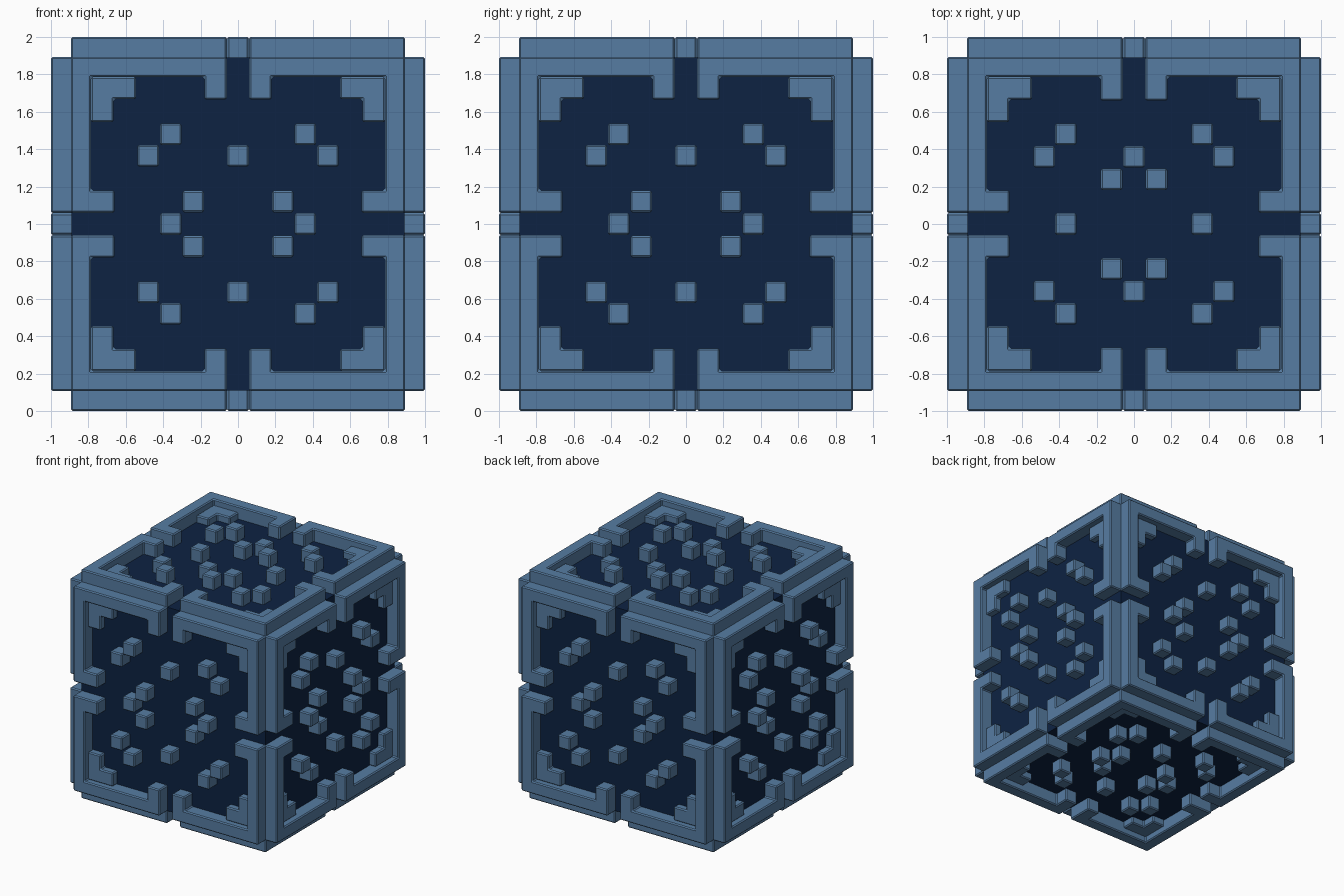
import bpy, bmesh
from mathutils import Vector

if "Cube" in bpy.data.objects:
    bpy.data.objects.remove(bpy.data.objects["Cube"])


def material(name, rgb):
    m = bpy.data.materials.new(name)
    m.diffuse_color = (*rgb, 1)
    m.use_nodes = True
    m.node_tree.nodes["Principled BSDF"].inputs["Base Color"].default_value = m.diffuse_color
    return m


steel = material("steel_blue", (0.094, 0.203, 0.362))
navy = material("dark_navy", (0.004, 0.0163, 0.055))

CENTRE = Vector((0, 0, 1))
X, Y, Z = Vector((1, 0, 0)), Vector((0, 1, 0)), Vector((0, 0, 1))


def plates(name, outlines, side, low, high, bevel=0.009):
    """Extrude flat outlines outward from one side of the cube."""
    n, u, v = side
    bm = bmesh.new()
    for pts in outlines:
        verts = [bm.verts.new(CENTRE + u * a + v * b + n * low) for a, b in pts]
        face = bm.faces.new(verts)
        ext = bmesh.ops.extrude_face_region(bm, geom=[face])
        moved = [e for e in ext["geom"] if isinstance(e, bmesh.types.BMVert)]
        bmesh.ops.translate(bm, verts=moved, vec=n * (high - low))
    bmesh.ops.recalc_face_normals(bm, faces=bm.faces)
    mesh = bpy.data.meshes.new(name)
    bm.to_mesh(mesh)
    bm.free()
    mesh.materials.append(steel)
    ob = bpy.data.objects.new(name, mesh)
    bpy.context.collection.objects.link(ob)
    mod = ob.modifiers.new("Bevel", "BEVEL")
    mod.width = bevel
    mod.segments = 1
    mod.limit_method = "ANGLE"
    return ob


def four_ways(pts):
    return [[(a * s, b * t) for a, b in pts] for s in (1, -1) for t in (1, -1)]


def square(a, b, h=0.058):
    return [(a - h, b - h), (a + h, b - h), (a + h, b + h), (a - h, b + h)]


# dark inner cube
bpy.ops.mesh.primitive_cube_add(size=1.778, location=CENTRE)
core = bpy.context.object
core.name = "core"
core.data.materials.append(navy)

# hooked frame corner and recessed inner corner, as quarter outlines
frame = [(0.06, 0.893), (0.893, 0.893), (0.893, 0.06), (0.66, 0.06), (0.66, 0.18),
         (0.785, 0.18), (0.785, 0.785), (0.18, 0.785), (0.18, 0.665), (0.06, 0.665)]
inlay = [(0.787, 0.787), (0.545, 0.787), (0.545, 0.667), (0.665, 0.667),
         (0.665, 0.545), (0.787, 0.545)]

# stud positions: diagonal pairs, side arrows and two single studs
spots = {(a * s, b * t) for a, b in
         [(0.36, 0.48), (0.48, 0.365), (0.24, 0.12), (0.36, 0), (0, 0.365)]
         for s in (1, -1) for t in (1, -1)}
studs = [square(a, b) for a, b in sorted(spots)]

sides = {"front": (-Y, X, Z), "back": (Y, X, Z), "right": (X, Y, Z),
         "left": (-X, Y, Z), "top": (Z, Y, X), "bottom": (-Z, X, Y)}

for label, side in sides.items():
    plates(label + "_frame", four_ways(frame), side, 0.88, 1.0)
    plates(label + "_corner_inlays", four_ways(inlay), side, 0.88, 0.95)
    plates(label + "_studs", studs, side, 0.88, 1.0)
